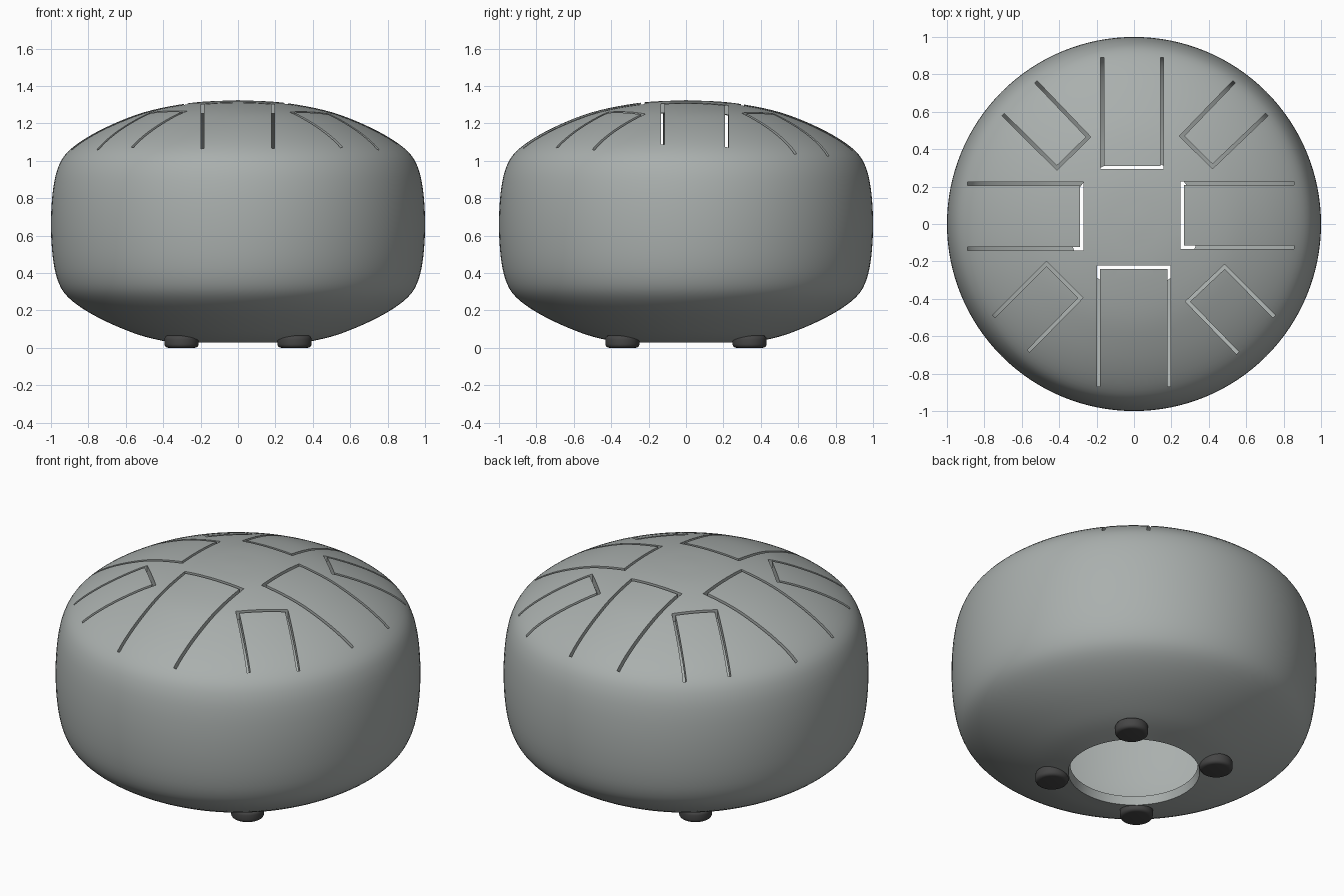
import bpy, bmesh, math
from mathutils import Vector

if "Cube" in bpy.data.objects:
    bpy.data.objects.remove(bpy.data.objects["Cube"])


def material(name, rgb):
    m = bpy.data.materials.new(name)
    m.diffuse_color = (*rgb, 1)
    m.use_nodes = True
    m.node_tree.nodes["Principled BSDF"].inputs["Base Color"].default_value = m.diffuse_color
    return m


steel = material("grey steel", (0.40, 0.43, 0.42))
rubber = material("dark rubber", (0.06, 0.06, 0.06))


def add_object(name, bm, mat):
    bmesh.ops.recalc_face_normals(bm, faces=bm.faces)
    me = bpy.data.meshes.new(name)
    bm.to_mesh(me)
    bm.free()
    ob = bpy.data.objects.new(name, me)
    bpy.context.collection.objects.link(ob)
    me.materials.append(mat)
    return ob


def apply_and_smooth(ob, angle):
    bpy.ops.object.select_all(action='DESELECT')
    ob.select_set(True)
    bpy.context.view_layer.objects.active = ob
    for m in list(ob.modifiers):
        bpy.ops.object.modifier_apply(modifier=m.name)
    bpy.ops.object.shade_smooth_by_angle(angle=math.radians(angle))


def catmull(pts, steps):
    p = [Vector(q) for q in pts]
    p = [2 * p[0] - p[1]] + p + [2 * p[-1] - p[-2]]
    out = []
    for i in range(1, len(p) - 2):
        a, b, c, d = p[i - 1:i + 3]
        for s in range(steps):
            t = s / steps
            out.append(0.5 * (2 * b + (c - a) * t + (2 * a - 5 * b + 4 * c - d) * t * t
                              + (3 * b - a - 3 * c + d) * t ** 3))
    return out + [p[-2]]


# Drum shell: half profile mirrored about mid height, open at the sound hole
MID = 0.66
upper = [(0, 1.324), (0.2, 1.315), (0.36, 1.292), (0.5, 1.26), (0.62, 1.217), (0.75, 1.157),
         (0.86, 1.09), (0.93, 1.025), (0.967, 0.95), (0.987, 0.86), (0.997, 0.76), (1.0, MID)]
lower = [(r, 2 * MID - z) for r, z in reversed(upper[2:-1])]
profile = catmull(upper + lower, 3)
SEG = 128
bm = bmesh.new()
pole = bm.verts.new((0, 0, profile[0].y))
rings = [[bm.verts.new((q.x * math.cos(2 * math.pi * i / SEG), q.x * math.sin(2 * math.pi * i / SEG), q.y))
          for i in range(SEG)] for q in profile[1:]]
for i in range(SEG):
    j = (i + 1) % SEG
    bm.faces.new((pole, rings[0][i], rings[0][j]))
    for a, b in zip(rings, rings[1:]):
        bm.faces.new((a[i], b[i], b[j], a[j]))
shell = add_object("drum_shell", bm, steel)
# An open surface: make sure the normals point outward before thickening
if shell.data.polygons[0].normal.z < 0:
    shell.data.flip_normals()
solid = shell.modifiers.new("thickness", 'SOLIDIFY')
solid.thickness = 0.05
solid.offset = -1

# Tongue slots: outer end, two inner corners, outer end
tongues = [
    [(-0.19, -0.87), (-0.19, -0.232), (0.187, -0.232), (0.187, -0.87)],
    [(0.15, 0.89), (0.15, 0.302), (-0.17, 0.302), (-0.17, 0.89)],
    [(0.855, -0.125), (0.258, -0.125), (0.258, 0.217), (0.855, 0.217)],
    [(-0.89, 0.215), (-0.28, 0.215), (-0.28, -0.133), (-0.89, -0.133)],
    [(0.71, 0.585), (0.42, 0.308), (0.255, 0.47), (0.535, 0.76)],
    [(-0.525, 0.76), (-0.243, 0.465), (-0.412, 0.30), (-0.70, 0.585)],
    [(-0.75, -0.495), (-0.468, -0.212), (-0.285, -0.395), (-0.565, -0.68)],
    [(0.555, -0.69), (0.287, -0.415), (0.485, -0.228), (0.75, -0.495)],
]
W = 0.009
bm = bmesh.new()
for t in tongues:
    a, b, c, d = [Vector(p) for p in t]
    u, v, n = (a - b).normalized(), (d - c).normalized(), (c - b).normalized()
    bis = (u + v).normalized()
    outline = [a - n * W, b - n * W - bis * W, c + n * W - bis * W, d + n * W,
               d - n * W, c - n * W + bis * W, b + n * W + bis * W, a + n * W]
    lo = [bm.verts.new((p.x, p.y, 0.9)) for p in outline]
    hi = [bm.verts.new((p.x, p.y, 1.5)) for p in outline]
    for k in range(3):          # caps as three quads
        for ring in (lo, hi):
            bm.faces.new((ring[k], ring[k + 1], ring[6 - k], ring[7 - k]))
    for k in range(8):
        m = (k + 1) % 8
        bm.faces.new((lo[k], lo[m], hi[m], hi[k]))
cutter = add_object("slot_cutter", bm, steel)
cutter.hide_render = True
cut = shell.modifiers.new("slots", 'BOOLEAN')
cut.operation = 'DIFFERENCE'
cut.solver = 'EXACT'
cut.object = cutter
apply_and_smooth(shell, 35)
bpy.data.objects.remove(cutter, do_unlink=True)

# Four rounded rubber feet around the sound hole
for sx in (-1, 1):
    for sy in (-1, 1):
        bm = bmesh.new()
        bmesh.ops.create_cone(bm, cap_ends=True, segments=40, radius1=0.091, radius2=0.091, depth=0.066)
        bmesh.ops.translate(bm, verts=bm.verts, vec=(0.302 * sx, 0.34 * sy, 0.033))
        rims = [e for e in bm.edges if abs(e.verts[0].co.z - e.verts[1].co.z) < 1e-4]
        bmesh.ops.bevel(bm, geom=rims, offset=0.02, segments=4, profile=0.5, affect='EDGES')
        name = ("front" if sy < 0 else "back") + ("_left" if sx < 0 else "_right") + "_foot"
        apply_and_smooth(add_object(name, bm, rubber), 40)
